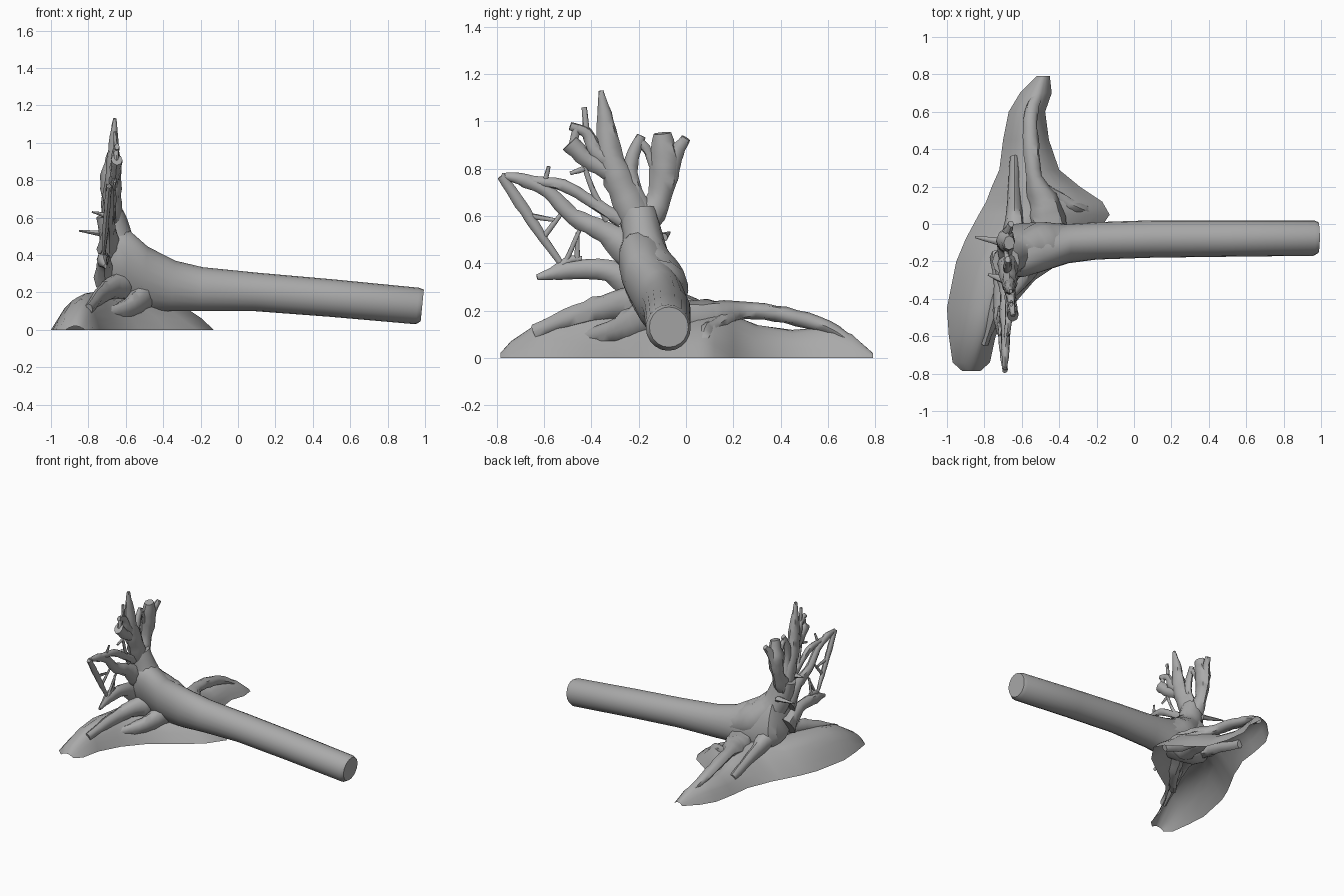
import bpy
import bmesh
import math
import random
from mathutils import Vector

random.seed(4)

if "Cube" in bpy.data.objects:
    bpy.data.objects.remove(bpy.data.objects["Cube"])

# Weathered grey used everywhere
grey = bpy.data.materials.new("weathered_grey")
grey.use_nodes = True
colour = (0.4, 0.4, 0.4, 1)
grey.diffuse_color = colour
for node in grey.node_tree.nodes:
    if node.type == "BSDF_PRINCIPLED":
        node.inputs["Base Color"].default_value = colour
        node.inputs["Roughness"].default_value = 0.9


def loft(name, rings, closed=True, caps=True, sharp=50):
    """Skin a row of cross-sections into one smooth-shaded object."""
    bm = bmesh.new()
    rows = [[bm.verts.new(p) for p in ring] for ring in rings]
    count = len(rows[0])
    for low, high in zip(rows, rows[1:]):
        for i in range(count if closed else count - 1):
            j = (i + 1) % count
            bm.faces.new((low[i], low[j], high[j], high[i]))
    if caps:
        bm.faces.new(rows[0])
        bm.faces.new(rows[-1])
    bmesh.ops.recalc_face_normals(bm, faces=bm.faces)
    mesh = bpy.data.meshes.new(name)
    bm.to_mesh(mesh)
    bm.free()
    mesh.materials.append(grey)
    obj = bpy.data.objects.new(name, mesh)
    bpy.context.collection.objects.link(obj)
    bpy.ops.object.select_all(action="DESELECT")
    obj.select_set(True)
    bpy.context.view_layer.objects.active = obj
    bpy.ops.object.shade_smooth_by_angle(angle=math.radians(sharp))


def spline(points, steps=4):
    """Smooth path through the points."""
    pts = [Vector(p) for p in points]
    pts = [pts[0] * 2 - pts[1]] + pts + [pts[-1] * 2 - pts[-2]]
    path = []
    for a, b, c, d in zip(pts, pts[1:], pts[2:], pts[3:]):
        for s in range(steps):
            t = s / steps
            path.append(b + (c - a) * (t / 2)
                        + (a * 2 - b * 5 + c * 4 - d) * (t * t / 2)
                        + (b * 3 - a - c * 3 + d) * (t ** 3 / 2))
    return path + [pts[-2]]


def tube(name, points, radii, axis=(1, 0, 0), flat=0.75, sides=8, rough=0.1):
    """Tapering, slightly knotty tube; flat squeezes it along the axis."""
    path = spline(points)
    last = len(path) - 1
    rings = []
    for k, centre in enumerate(path):
        tangent = (path[min(k + 1, last)] - path[max(k - 1, 0)]).normalized()
        across = tangent.cross(Vector(axis)).normalized()
        depth = across.cross(tangent).normalized()
        place = k / last * (len(radii) - 1)
        i = min(int(place), len(radii) - 2)
        radius = radii[i] + (radii[i + 1] - radii[i]) * (place - i)
        ring = []
        for s in range(sides):
            a = math.tau * s / sides
            r = radius * random.uniform(1 - rough, 1 + rough)
            ring.append(centre + across * r * math.cos(a) + depth * r * flat * math.sin(a))
        rings.append(ring)
    loft(name, rings)


def plate_root(name, radii, points):
    """Root in the upright root plate, given by side and height only."""
    path = []
    for y, z in points:
        x = -0.74 + 0.085 * z + 0.015 * math.sin(9 * y + 7 * z)
        path.append((x, y, z))
    tube(name, path, radii)


# Fallen trunk: x, bottom, top, right edge, left edge
sections = [
    (-0.71, 0.2, 0.42, -0.24, -0.06),
    (-0.67, 0.15, 0.54, -0.27, -0.02),
    (-0.6, 0.11, 0.53, -0.27, -0.01),
    (-0.5, 0.09, 0.445, -0.245, 0.0),
    (-0.35, 0.1, 0.37, -0.21, 0.0),
    (-0.2, 0.1, 0.335, -0.19, 0.01),
    (0.1, 0.1, 0.305, -0.18, 0.02),
    (0.5, 0.07, 0.27, -0.175, 0.02),
    (0.96, 0.03, 0.225, -0.17, 0.02),
    (0.985, 0.045, 0.215, -0.155, 0.01),
]
rings = []
for x, bottom, top, right, left in sections:
    ring = []
    for s in range(20):
        a = math.tau * s / 20
        up = (top - bottom) / 2 * math.sin(a)
        side = (left - right) / 2 * math.cos(a)
        lean = -0.3 * up if x < -0.4 else 0
        ring.append((x + 0.1 * up, (left + right) / 2 + side + lean, (top + bottom) / 2 + up))
    rings.append(ring)
loft("fallen_trunk", rings, sharp=35)

# Trunk sweeping up into the root plate
tube("root_crown",
     [(-0.3, -0.1, 0.23), (-0.5, -0.12, 0.3), (-0.63, -0.17, 0.44), (-0.685, -0.2, 0.62)],
     [0.09, 0.13, 0.095, 0.075], axis=(0, 1, 0), flat=1, sides=12, rough=0.04)

# Earth mound, open underneath: y, back edge, front edge, ridge, height
stations = [
    (-0.785, -0.92, -0.82, -0.87, 0.02),
    (-0.74, -0.97, -0.77, -0.86, 0.07),
    (-0.6, -0.99, -0.74, -0.82, 0.16),
    (-0.45, -1.0, -0.66, -0.78, 0.2),
    (-0.3, -0.97, -0.53, -0.75, 0.2),
    (-0.2, -0.95, -0.38, -0.72, 0.2),
    (-0.08, -0.9, -0.22, -0.66, 0.19),
    (0.05, -0.83, -0.13, -0.52, 0.19),
    (0.12, -0.79, -0.17, -0.5, 0.19),
    (0.2, -0.76, -0.29, -0.53, 0.18),
    (0.29, -0.72, -0.4, -0.56, 0.14),
    (0.45, -0.7, -0.455, -0.57, 0.12),
    (0.6, -0.67, -0.475, -0.56, 0.13),
    (0.7, -0.61, -0.44, -0.52, 0.1),
    (0.79, -0.52, -0.45, -0.49, 0.02),
]
rings = []
for y, back, front, ridge, height in stations:
    ring = []
    for s in range(13):
        t = s / 6 - 1
        x = ridge + abs(t) * ((front if t > 0 else back) - ridge)
        bump = random.uniform(-0.04, 0.04) * height if abs(t) < 0.9 else 0
        ring.append((x, y, height * (1 - t * t) + bump))
    rings.append(ring)
loft("earth_mound", rings, closed=False, caps=False)

# Upper roots
plate_root("tall_root", [0.075, 0.065, 0.055, 0.035, 0.012],
           [(-0.19, 0.56), (-0.27, 0.72), (-0.32, 0.85), (-0.34, 1.0), (-0.36, 1.13)])
plate_root("inner_root", [0.07, 0.05, 0.065, 0.04],
           [(-0.18, 0.56), (-0.11, 0.68), (-0.09, 0.82), (-0.1, 0.95)])
plate_root("inner_root_fork", [0.045, 0.035, 0.02],
           [(-0.08, 0.76), (-0.05, 0.85), (0.0, 0.93)])
plate_root("middle_root", [0.05, 0.035, 0.03, 0.02],
           [(-0.18, 0.6), (-0.23, 0.73), (-0.23, 0.84), (-0.19, 0.94)])
plate_root("middle_root_fork", [0.02, 0.018, 0.015],
           [(-0.2, 0.92), (-0.16, 0.87), (-0.13, 0.78)])
plate_root("hooked_root", [0.04, 0.035, 0.025, 0.018],
           [(-0.31, 0.82), (-0.38, 0.87), (-0.42, 0.95), (-0.49, 0.98)])
plate_root("stub_root", [0.04, 0.035, 0.04],
           [(-0.31, 0.78), (-0.42, 0.84), (-0.49, 0.91)])
plate_root("upright_twig", [0.015, 0.012], [(-0.42, 0.94), (-0.43, 1.06)])
plate_root("hook_link", [0.015, 0.02], [(-0.48, 0.9), (-0.46, 0.98)])
plate_root("slanting_twig", [0.018, 0.012, 0.01],
           [(-0.33, 0.58), (-0.39, 0.7), (-0.43, 0.81)])

# Spreading side roots
plate_root("long_side_root", [0.09, 0.045, 0.035, 0.028, 0.03, 0.012],
           [(-0.2, 0.43), (-0.34, 0.53), (-0.48, 0.6), (-0.58, 0.7), (-0.68, 0.75), (-0.78, 0.77)])
plate_root("upper_side_root", [0.03, 0.025, 0.025, 0.02],
           [(-0.27, 0.58), (-0.4, 0.66), (-0.52, 0.73), (-0.67, 0.75)])
plate_root("hanging_root", [0.02, 0.024, 0.02, 0.012],
           [(-0.78, 0.77), (-0.7, 0.65), (-0.62, 0.53), (-0.53, 0.4)])
plate_root("low_side_root", [0.08, 0.045, 0.04, 0.012],
           [(-0.18, 0.28), (-0.33, 0.37), (-0.5, 0.37), (-0.63, 0.34)])
plate_root("low_side_fork", [0.025, 0.018, 0.01],
           [(-0.57, 0.35), (-0.5, 0.41), (-0.44, 0.42)])
for n, (start, end) in enumerate([
        ((-0.52, 0.38), (-0.45, 0.54)), ((-0.46, 0.4), (-0.46, 0.53)),
        ((-0.66, 0.6), (-0.54, 0.58)), ((-0.61, 0.5), (-0.52, 0.62)),
        ((-0.6, 0.73), (-0.58, 0.81)), ((-0.1, 0.72), (-0.05, 0.72)),
        ((-0.43, 0.8), (-0.49, 0.78))]):
    plate_root(f"plate_twig_{n}", [0.013, 0.008], [start, end])

# Twigs poking out behind the plate
for y, z, reach in [(-0.1, 0.53, 0.15), (-0.3, 0.63, 0.08)]:
    tube("back_twig", [(-0.69, y, z - 0.02), (-0.7 - reach, y + 0.03, z)],
         [0.025, 0.006], axis=(0, 0, 1))

# Ground roots on both sides, their tips buried in the mound
tube("right_ground_root",
     [(-0.6, -0.15, 0.24), (-0.68, -0.31, 0.22), (-0.74, -0.46, 0.18), (-0.8, -0.64, 0.11)],
     [0.1, 0.06, 0.045, 0.03])
tube("right_buttress",
     [(-0.5, -0.14, 0.18), (-0.58, -0.28, 0.12), (-0.7, -0.42, 0.08)], [0.09, 0.06, 0.03])
tube("left_ground_root",
     [(-0.45, -0.05, 0.16), (-0.48, 0.1, 0.17), (-0.53, 0.25, 0.2),
      (-0.55, 0.42, 0.18), (-0.55, 0.6, 0.13), (-0.5, 0.72, 0.05)],
     [0.09, 0.075, 0.035, 0.035, 0.03, 0.02], flat=1.2)
tube("left_buttress",
     [(-0.22, 0.06, 0.03), (-0.33, 0.09, 0.09), (-0.48, 0.18, 0.16)], [0.03, 0.06, 0.05],
     axis=(0, 1, 0))
tube("left_back_root",
     [(-0.64, -0.06, 0.22), (-0.64, 0.12, 0.16), (-0.64, 0.36, 0.08)], [0.08, 0.05, 0.03])
